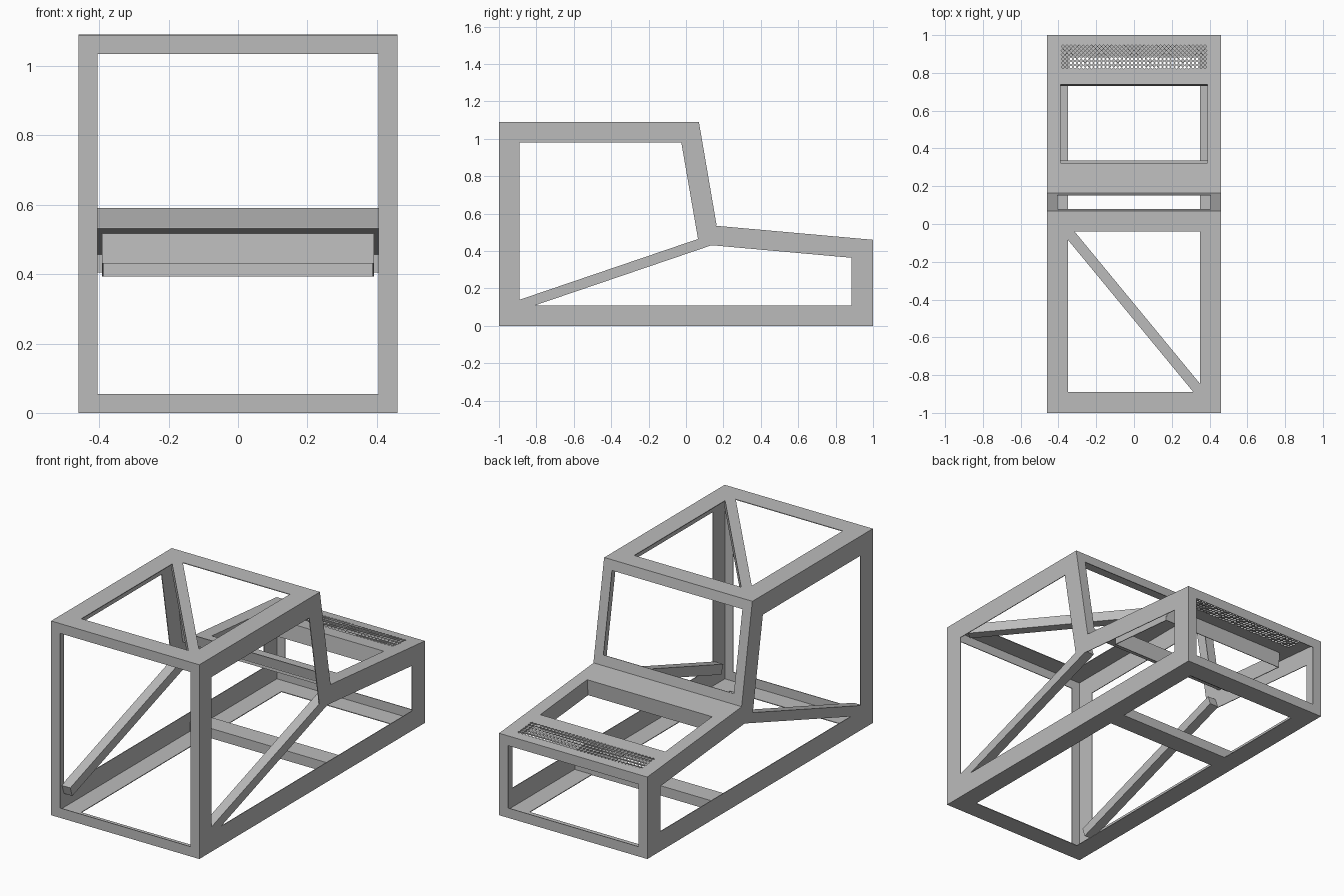
import bpy, bmesh
from mathutils import Vector, Matrix

if "Cube" in bpy.data.objects:
    bpy.data.objects.remove(bpy.data.objects["Cube"])

W = 0.46          # half width of the body
RIM = 0.055       # narrow flange and bar size
SHEET = 0.004     # sheet thickness
X, Y, Z = Vector((1, 0, 0)), Vector((0, 1, 0)), Vector((0, 0, 1))

grey = bpy.data.materials.new("plain_grey")
grey.use_nodes = True
grey.diffuse_color = (0.5, 0.5, 0.5, 1)
shader = grey.node_tree.nodes["Principled BSDF"]
shader.inputs["Base Color"].default_value = grey.diffuse_color
shader.inputs["Roughness"].default_value = 0.8


def finish(name, bm):
    bmesh.ops.recalc_face_normals(bm, faces=bm.faces[:])
    mesh = bpy.data.meshes.new(name)
    bm.to_mesh(mesh)
    bm.free()
    mesh.materials.append(grey)
    obj = bpy.data.objects.new(name, mesh)
    bpy.context.collection.objects.link(obj)
    return obj


def thicken(bm, inward):
    new = bmesh.ops.extrude_face_region(bm, geom=bm.faces[:], use_keep_orig=True)
    verts = [g for g in new["geom"] if isinstance(g, bmesh.types.BMVert)]
    bmesh.ops.translate(bm, verts=verts, vec=inward.normalized() * SHEET)


def rect(half, low, high):
    return [(-half, low), (half, low), (half, high), (-half, high)]


def panel(name, loops, origin, u, v, inward):
    """Sheet with an outline (first loop) and openings (other loops)."""
    bm = bmesh.new()
    for loop in loops:
        vs = [bm.verts.new(origin + u * a + v * b) for a, b in loop]
        for i, vert in enumerate(vs):
            bm.edges.new((vert, vs[(i + 1) % len(vs)]))
    bmesh.ops.triangle_fill(bm, use_beauty=True, edges=bm.edges[:], normal=u.cross(v).normalized())
    thicken(bm, inward)
    return finish(name, bm)


def bar(name, a, b, side, width, depth):
    """Box from a to b; width is measured along side, depth across it."""
    along = b - a
    d = along.normalized()
    s = (side - d * side.dot(d)).normalized()
    n = d.cross(s)
    frame = Matrix((d * along.length, s * width, n * depth)).transposed().to_4x4()
    bm = bmesh.new()
    bmesh.ops.create_cube(bm, size=1, matrix=Matrix.Translation((a + b) / 2) @ frame)
    return finish(name, bm)


# Side sheets and their diagonal braces
side_outline = [(-1, 0), (1, 0), (1, 0.46), (0.16, 0.535), (0.065, 1.09), (-1, 1.09)]
side_opening = [(-0.89, 0.11), (0.885, 0.11), (0.885, 0.364), (0.069, 0.437),
                (-0.025, 0.98), (-0.89, 0.98)]
for sign, label in ((1, "left"), (-1, "right")):
    panel(label + "_side_frame", [side_outline, side_opening], X * W * sign, Y, Z, X * -sign)
    bx = sign * (W - RIM / 2)
    bar(label + "_side_brace", Vector((bx, -0.9, 0.107)), Vector((bx, 0.14, 0.461)), X, RIM, RIM)

# Front, rear, floor and roof frames
zero = Vector((0, 0, 0))
panel("front_frame", [rect(W, 0, 1.09), rect(W - RIM, RIM, 1.09 - RIM)], -Y, X, Z, Y)
panel("rear_frame", [rect(W, 0, 0.46), rect(W - RIM, RIM, 0.46 - RIM)], Y, X, Z, -Y)
panel("floor_frame", [rect(W, -1, 1), rect(0.35, -0.89, 0.885)], zero, X, Y, Z)
panel("roof_frame", [rect(W, -1, 0.065), rect(0.35, -0.89, -0.04)], Z * 1.09, X, Y, -Z)

# Roof brace and floor crossbeam
roof_z = 1.09 - RIM / 2
bar("roof_brace", Vector((-0.375, -0.01, roof_z)), Vector((0.375, -0.92, roof_z)), Z, RIM, RIM)
bar("floor_crossbeam", Vector((-W + 0.005, 0.28, RIM / 2)), Vector((W - 0.005, 0.28, RIM / 2)),
    Z, RIM, 0.11)

# Sloping window frame between roof and deck
slope = Vector((0, 0.095, -0.555)) / 0.555
panel("sloped_window_frame", [rect(W, 0, 0.555), rect(W - RIM, RIM, 0.5)],
      Vector((0, 0.065, 1.09)), X, slope, X.cross(slope))

# Rear deck with a hatch opening and a grille opening
deck_origin = Vector((0, 0.16, 0.535))
deck_v = Vector((0, 0.84, -0.075)) / 0.84
deck_down = -X.cross(deck_v).normalized()
HATCH, GRILLE = (0.16, 0.58), (0.66, 0.79)
panel("rear_deck", [rect(W, 0, 0.84), rect(0.39, *HATCH), rect(0.387, *GRILLE)],
      deck_origin, X, deck_v, deck_down)

# Skirt hanging below the hatch opening
SKIRT = 0.09
corners = [deck_origin + X * a + deck_v * b + deck_down * SKIRT / 2 for a, b in rect(0.39, *HATCH)]
for i, part in enumerate(("front", "left", "rear", "right")):
    bar("hatch_skirt_" + part, corners[i], corners[(i + 1) % 4], deck_down, SKIRT, SHEET)

# Grille mesh: square cells, each with a diamond hole
COLS, ROWS = 36, 6
cw, ch = 0.774 / COLS, (GRILLE[1] - GRILLE[0]) / ROWS
bm = bmesh.new()
for i in range(COLS):
    for j in range(ROWS):
        cx, cy = -0.387 + (i + 0.5) * cw, GRILLE[0] + (j + 0.5) * ch

        def point(a, b):
            return bm.verts.new(deck_origin + X * (cx + a * cw) + deck_v * (cy + b * ch))

        outer = [point(a, b) for a, b in rect(0.5, -0.5, 0.5)]
        inner = [point(a, b) for a, b in ((0, -0.44), (0.44, 0), (0, 0.44), (-0.44, 0))]
        for k in range(4):
            bm.faces.new((outer[k], outer[(k + 1) % 4], inner[k]))
            bm.faces.new((outer[k], inner[k], inner[k - 1]))
bmesh.ops.remove_doubles(bm, verts=bm.verts[:], dist=0.0005)
thicken(bm, deck_down)
finish("deck_grille", bm)
